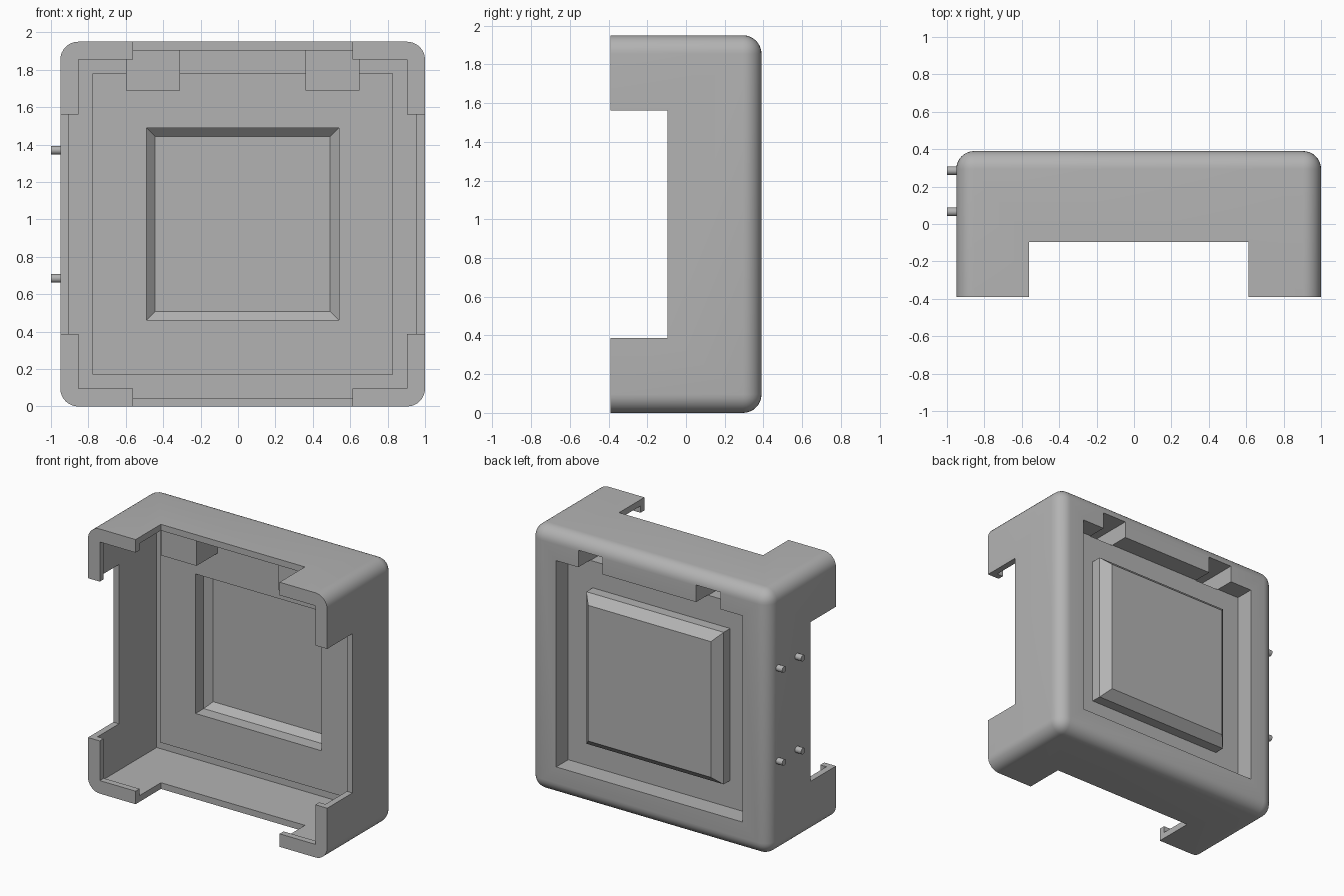
import bpy, bmesh, math
from mathutils import Matrix, Vector

if "Cube" in bpy.data.objects:
    bpy.data.objects.remove(bpy.data.objects["Cube"])

grey = bpy.data.materials.new("plain grey")
grey.use_nodes = True
grey.diffuse_color = (0.45, 0.45, 0.45, 1)
grey.node_tree.nodes["Principled BSDF"].inputs["Base Color"].default_value = (0.45, 0.45, 0.45, 1)

CX, CZ = 0.025, 0.975      # centre of the square case
HALF = 0.975               # half its width and height
DEPTH = 0.39               # half its depth
WALL = 0.046


def finish(name, bm):
    mesh = bpy.data.meshes.new(name)
    bmesh.ops.recalc_face_normals(bm, faces=bm.faces)
    bm.to_mesh(mesh)
    bm.free()
    mesh.materials.append(grey)
    obj = bpy.data.objects.new(name, mesh)
    bpy.context.collection.objects.link(obj)
    return obj


def block(name, x0, x1, y0, y1, z0, z1):
    bm = bmesh.new()
    size = Matrix.Diagonal((x1 - x0, y1 - y0, z1 - z0, 1))
    middle = Vector((x0 + x1, y0 + y1, z0 + z1)) / 2
    bmesh.ops.create_cube(bm, size=1, matrix=Matrix.Translation(middle) @ size)
    return finish(name, bm)


def centred(name, half_x, half_z, y0, y1):
    return block(name, CX - half_x, CX + half_x, y0, y1, CZ - half_z, CZ + half_z)


def loft(name, sections):
    """Stack of centred squares, each given as (half width, y)."""
    bm = bmesh.new()
    rings = [[bm.verts.new((CX + h * sx, y, CZ + h * sz))
              for sx, sz in ((-1, -1), (1, -1), (1, 1), (-1, 1))] for h, y in sections]
    for a, b in zip(rings, rings[1:]):
        for i in range(4):
            j = (i + 1) % 4
            bm.faces.new((a[i], a[j], b[j], b[i]))
    bm.faces.new(rings[0])
    bm.faces.new(rings[-1])
    return finish(name, bm)


def combine(target, tool, operation):
    mod = target.modifiers.new(operation.lower(), 'BOOLEAN')
    mod.operation = operation
    mod.solver = 'EXACT'
    mod.object = tool
    bpy.context.view_layer.objects.active = target
    bpy.ops.object.modifier_apply(modifier=mod.name)
    bpy.data.objects.remove(tool)


def cut(tool):
    combine(case, tool, 'DIFFERENCE')


def join(tool):
    combine(case, tool, 'UNION')


# Case: block rounded everywhere except around the front rim
case = centred("case", HALF, HALF, -DEPTH, DEPTH)
bm = bmesh.new()
bm.from_mesh(case.data)
edges = [e for e in bm.edges if any(v.co.y > 0 for v in e.verts)]
bmesh.ops.bevel(bm, geom=edges, offset=0.096, segments=8, profile=0.5, affect='EDGES')
bm.to_mesh(case.data)
bm.free()

# Hollow inside, leaving a retaining lip at the front
inner = HALF - WALL
cut(centred("cavity", inner, inner, WALL - DEPTH, DEPTH - WALL))
cut(centred("front_opening", HALF - 0.096, HALF - 0.096, -0.6, -0.3))

# Wide notches in all four sides, leaving corner claws
cut(centred("notch_vertical", 0.587, 1.5, -0.6, -0.095))
cut(centred("notch_sideways", 1.5, 0.587, -0.6, -0.095))

# Back panel pressed inwards and two latch housings at its top
join(centred("panel", 0.804, 0.804, 0.204, 0.36))
for side in (-1, 1):
    x = CX + side * 0.48
    join(block("latch_housing", x - 0.145, x + 0.145, -0.04, 0.36, 1.69, 1.92))
cut(centred("recess", 0.76, 0.76, DEPTH - 0.14, 0.6))
for side in (-1, 1):
    x = CX + side * 0.48
    cut(block("latch_pocket", x - 0.099, x + 0.099, 0.006, 0.6, 1.732, 1.86))

# Raised chamfered window block, hollow from the front
join(loft("window_block", [(0.56, 0.23), (0.56, 0.325), (0.5, 0.389)]))
cut(loft("window_pocket", [(0.514, 0.15), (0.514, 0.299), (0.468, 0.344)]))

# Four small pegs on the side
pegs = bmesh.new()
turn = Matrix.Rotation(math.pi / 2, 4, 'Y')
for y in (0.065, 0.285):
    for z in (0.685, 1.37):
        bmesh.ops.create_cone(pegs, cap_ends=True, segments=24, radius1=0.023, radius2=0.023,
                              depth=0.07, matrix=Matrix.Translation((-0.965, y, z)) @ turn)
side_pegs = finish("side_pegs", pegs)

# Smooth the rounded parts, keep the edges sharp
for obj in (case, side_pegs):
    bpy.ops.object.select_all(action='DESELECT')
    obj.select_set(True)
    bpy.context.view_layer.objects.active = obj
    bpy.ops.object.shade_smooth_by_angle(angle=math.radians(30))
